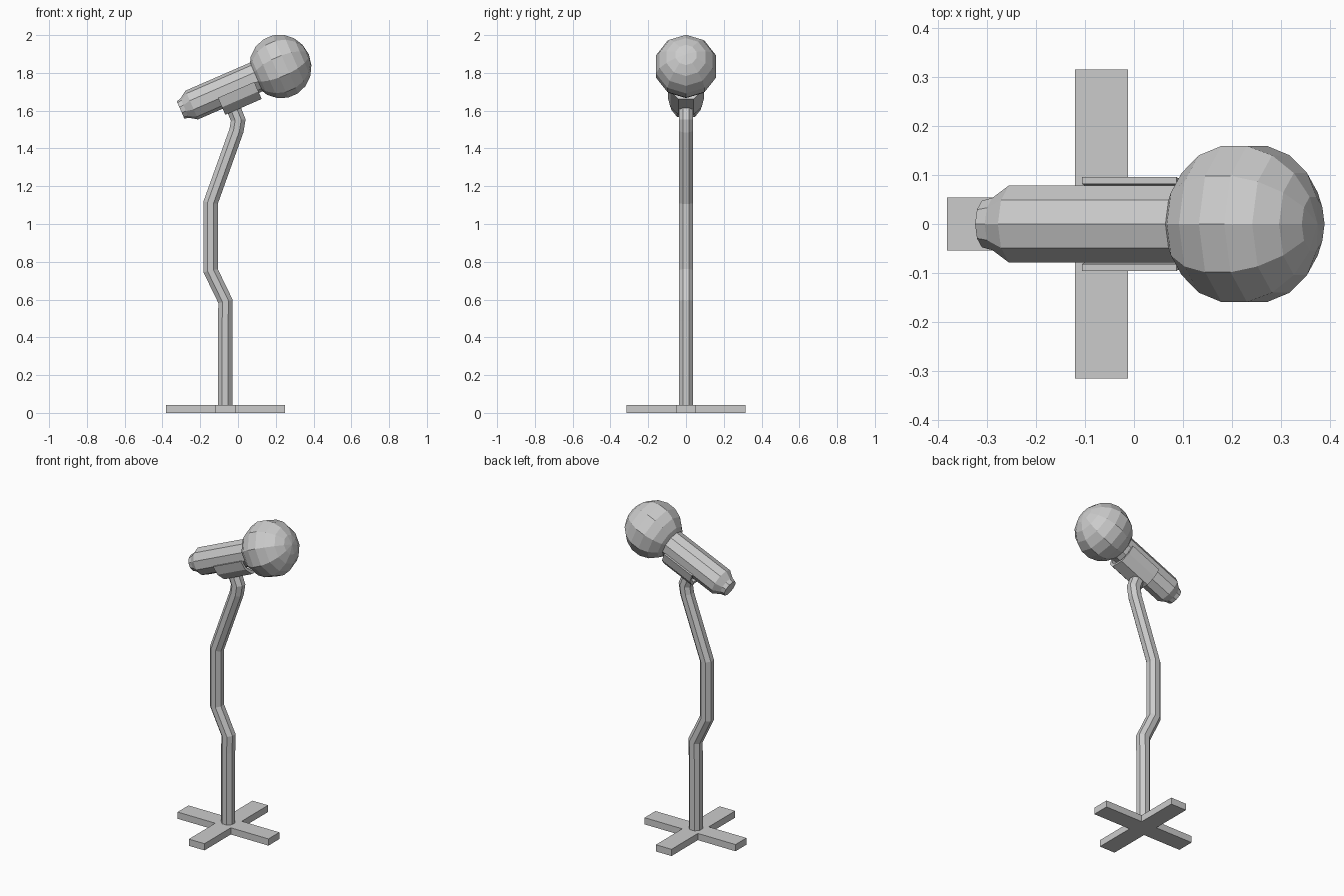
import bpy, bmesh, math
from mathutils import Vector

if "Cube" in bpy.data.objects:
    bpy.data.objects.remove(bpy.data.objects["Cube"])

ANGLE = math.radians(23.5)
AXIS = Vector((math.cos(ANGLE), 0, math.sin(ANGLE)))     # along the microphone
UP = Vector((-math.sin(ANGLE), 0, math.cos(ANGLE)))      # across the microphone
SIDE = Vector((0, 1, 0))
HEAD = Vector((0.225, 0, 1.834))


def skin(name, rings):
    """Join equal-sized closed rings with quads and cap both ends."""
    bm = bmesh.new()
    loops = [[bm.verts.new(p) for p in ring] for ring in rings]
    n = len(loops[0])
    for a, b in zip(loops, loops[1:]):
        for i in range(n):
            j = (i + 1) % n
            bm.faces.new((a[i], a[j], b[j], b[i]))
    bm.faces.new(loops[0][::-1])
    bm.faces.new(loops[-1])
    bmesh.ops.recalc_face_normals(bm, faces=bm.faces)
    mesh = bpy.data.meshes.new(name)
    bm.to_mesh(mesh)
    bm.free()
    obj = bpy.data.objects.new(name, mesh)
    bpy.context.collection.objects.link(obj)
    return obj


def lathe(name, profile, sides=10):
    """Turn (distance, radius) pairs round the microphone axis."""
    return skin(name, [[HEAD + AXIS * t
                        + UP * r * math.cos(2 * math.pi * k / sides)
                        + SIDE * r * math.sin(2 * math.pi * k / sides)
                        for k in range(sides)] for t, r in profile])


def tube(name, path, radius, sides=8):
    """Sweep a ring along a path in the xz plane with mitred bends."""
    pts = [Vector((x, 0, z)) for x, z in path]
    rings = []
    for i, p in enumerate(pts):
        before = (p - pts[i - 1]).normalized() if i else (pts[1] - p).normalized()
        after = (pts[i + 1] - p).normalized() if i < len(pts) - 1 else before
        tangent = (before + after).normalized()
        across = Vector((tangent.z, 0, -tangent.x)) / tangent.dot(before)
        angles = [2 * math.pi * (k + 0.5) / sides for k in range(sides)]
        rings.append([p + across * radius * math.cos(a) + SIDE * radius * math.sin(a)
                      for a in angles])
    return skin(name, rings)


# Cross-shaped foot
w, l, cx = 0.054, 0.315, -0.066
quarter = [(l, -w), (l, w), (w, w)]
outline = []
for k in range(4):
    c, s = round(math.cos(k * math.pi / 2)), round(math.sin(k * math.pi / 2))
    outline += [(c * x - s * y, s * x + c * y) for x, y in quarter]
skin("cross_base", [[Vector((x + cx, y, z)) for x, y in outline] for z in (0, 0.042)])

# Bent stand pole
tube("stand_pole", [(-0.068, 0.03), (-0.068, 0.49), (-0.066, 0.59), (-0.145, 0.753),
                    (-0.145, 1.113), (-0.008, 1.495), (0.001, 1.55), (-0.03, 1.63)], 0.041)

# Clip: U-shaped shell under the microphone body
half = [(0.096, -0.02), (0.083, -0.075), (0.04, -0.118)]
inner = [(0.082, -0.02), (0.07, -0.065), (0.034, -0.098)]
section = (half + [(-y, n) for y, n in half[::-1]]
           + [(-y, n) for y, n in inner] + inner[::-1])
skin("microphone_clip", [[HEAD + AXIS * t + SIDE * y + UP * n for y, n in section]
                         for t in (-0.37, -0.16)])

# Microphone handle with stepped tail
lathe("microphone_body", [(-0.577, 0.05), (-0.553, 0.056), (-0.512, 0.083), (-0.06, 0.083)])

# Faceted ball grille
rings = 9
lathe("microphone_head", [(-0.163 * math.cos(math.pi * i / rings),
                           max(0.17 * math.sin(math.pi * i / rings), 0.0005))
                          for i in range(rings + 1)])
